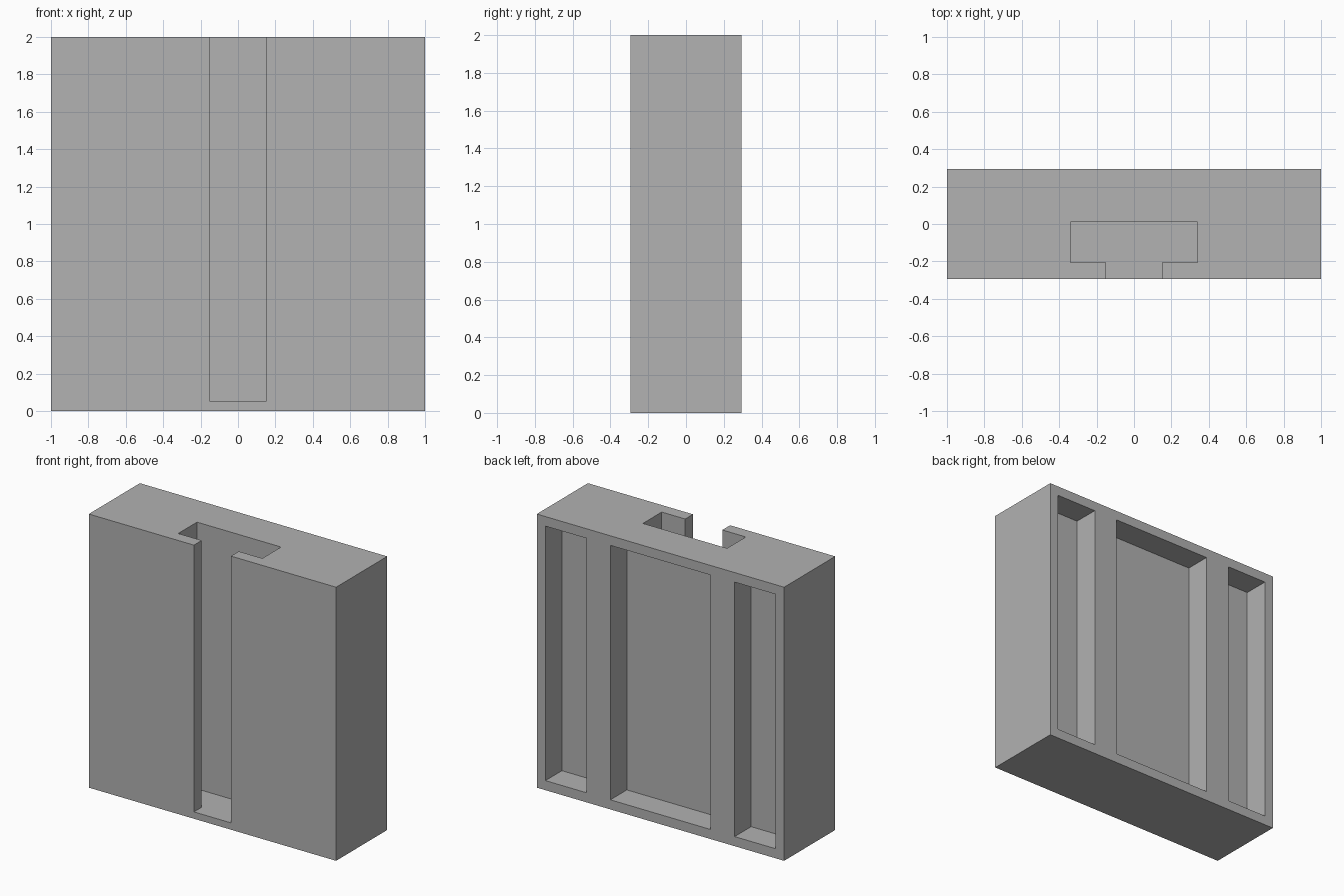
import bpy
import bmesh

if "Cube" in bpy.data.objects:
    bpy.data.objects.remove(bpy.data.objects["Cube"], do_unlink=True)

HALF_DEPTH = 0.295
HEIGHT = 2.0
FLOOR = 0.05        # solid floor under the slot
RIM = 0.07          # border around the rear pockets
POCKET_DEPTH = 0.19

grey = bpy.data.materials.new("plain grey")
grey.use_nodes = True
colour = (0.445, 0.445, 0.445, 1)
grey.diffuse_color = colour
grey.node_tree.nodes["Principled BSDF"].inputs["Base Color"].default_value = colour


def prism(name, outline, z0, z1):
    """Extrude an x-y outline from z0 up to z1."""
    bm = bmesh.new()
    face = bm.faces.new([bm.verts.new((x, y, z0)) for x, y in outline])
    top = bmesh.ops.extrude_face_region(bm, geom=[face])["geom"]
    verts = [v for v in top if isinstance(v, bmesh.types.BMVert)]
    bmesh.ops.translate(bm, verts=verts, vec=(0, 0, z1 - z0))
    bmesh.ops.recalc_face_normals(bm, faces=bm.faces)
    mesh = bpy.data.meshes.new(name)
    bm.to_mesh(mesh)
    bm.free()
    mesh.materials.append(grey)
    obj = bpy.data.objects.new(name, mesh)
    bpy.context.collection.objects.link(obj)
    return obj


def rectangle(x0, x1, y0, y1):
    return [(x0, y0), (x1, y0), (x1, y1), (x0, y1)]


def cut(target, cutter):
    """Subtract the cutter for good and remove it."""
    cutter.hide_render = True
    mod = target.modifiers.new("cut", 'BOOLEAN')
    mod.operation = 'DIFFERENCE'
    mod.solver = 'EXACT'
    mod.object = cutter
    bpy.context.view_layer.objects.active = target
    bpy.ops.object.modifier_apply(modifier=mod.name)
    bpy.data.objects.remove(cutter, do_unlink=True)


# Solid block
body = prism("slotted_block", rectangle(-1, 1, -HALF_DEPTH, HALF_DEPTH), 0, HEIGHT)

# T-shaped slot, open at the front and the top
right_side = [(0.15, -0.5), (0.15, -0.205), (0.34, -0.205), (0.34, 0.012)]
left_side = [(-x, y) for x, y in reversed(right_side)]
cut(body, prism("slot_cutter", right_side + left_side, FLOOR, HEIGHT + 0.2))

# Three rear pockets
for x0, x1 in ((-0.93, -0.6), (-0.405, 0.405), (0.6, 0.93)):
    outline = rectangle(x0, x1, HALF_DEPTH - POCKET_DEPTH, 0.5)
    cut(body, prism("pocket_cutter", outline, RIM, HEIGHT - RIM))
